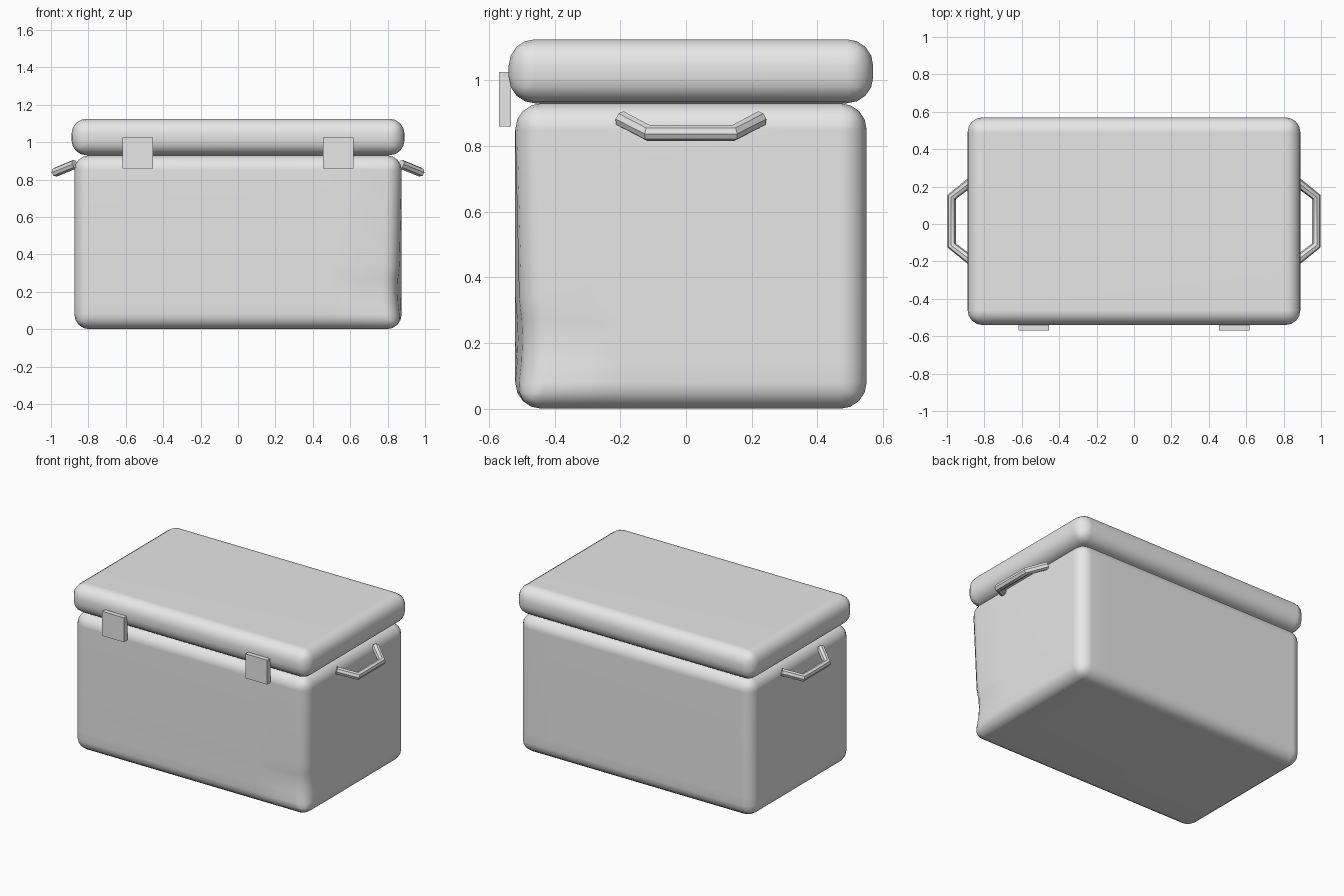
import bpy, bmesh, math
from mathutils import Vector

cube = bpy.data.objects.get("Cube")
if cube:
    bpy.data.objects.remove(cube, do_unlink=True)

grey = bpy.data.materials.new("light grey")
grey.use_nodes = True
GREY = (0.8, 0.8, 0.8, 1)
grey.diffuse_color = GREY
grey.node_tree.nodes["Principled BSDF"].inputs["Base Color"].default_value = GREY


def add_object(name, data):
    obj = bpy.data.objects.new(name, data)
    bpy.context.collection.objects.link(obj)
    data.materials.append(grey)
    return obj


def box_bmesh(low, high, radius=0):
    """Box between two corners, with optional rounded edges."""
    low, high = Vector(low), Vector(high)
    bm = bmesh.new()
    bmesh.ops.create_cube(bm, size=1)
    bmesh.ops.scale(bm, vec=high - low, verts=bm.verts)
    bmesh.ops.translate(bm, vec=(low + high) / 2, verts=bm.verts)
    if radius:
        bmesh.ops.bevel(bm, geom=bm.edges[:], offset=radius, segments=4,
                        profile=0.5, affect='EDGES', clamp_overlap=True)
    return bm


def finish(name, bm, smooth=True):
    mesh = bpy.data.meshes.new(name)
    bm.to_mesh(mesh)
    bm.free()
    for poly in mesh.polygons:
        poly.use_smooth = smooth
    obj = add_object(name, mesh)
    if smooth:
        obj.modifiers.new("even shading", 'WEIGHTED_NORMAL')
    return obj


def mirror_x(obj):
    obj.modifiers.new("other side", 'MIRROR').use_mirror_merge = False


# Body: rounded box with a dented lower front corner
bm = box_bmesh((-0.875, -0.52, 0), (0.875, 0.55, 0.93), 0.08)
cuts = [(2, z) for z in (0.14, 0.21, 0.27, 0.34)]
cuts += [(0, x) for x in (0.5, 0.65)] + [(1, y) for y in (-0.3, -0.2)]
for axis, place in cuts:
    normal = Vector((0, 0, 0))
    normal[axis] = 1
    bmesh.ops.bisect_plane(bm, geom=bm.verts[:] + bm.edges[:] + bm.faces[:],
                           plane_co=normal * place, plane_no=normal)
dent = Vector((0.875, -0.52, 0.21))
for v in bm.verts:
    away = v.co - dent
    reach = Vector((away.x / 0.28, away.y / 0.28, away.z / 0.2)).length
    if reach < 1:
        v.co += Vector((-0.024, 0.024, 0)) * (1 - reach ** 2)
finish("body", bm)

# Lid: overhanging rounded slab
finish("lid", box_bmesh((-0.89, -0.54, 0.93), (0.89, 0.57, 1.125), 0.08))

# Latches
mirror_x(finish("latches", box_bmesh((0.455, -0.57, 0.86), (0.617, -0.533, 1.025)),
                smooth=False))

# Side handles: bent round bar
curve = bpy.data.curves.new("handle path", 'CURVE')
curve.dimensions = '3D'
curve.bevel_depth = 0.025
curve.bevel_resolution = 2
curve.use_fill_caps = True
spline = curve.splines.new('POLY')
spline.points.add(3)
MID = 0.015
path = [(0.872, -0.21, 0.882), (0.974, -0.13, 0.84),
        (0.974, 0.13, 0.84), (0.872, 0.21, 0.882)]
for point, (x, y, z) in zip(spline.points, path):
    point.co = (x, MID + y, z, 1)
helper = bpy.data.objects.new("handle helper", curve)
bpy.context.collection.objects.link(helper)
bpy.context.view_layer.update()
evaluated = helper.evaluated_get(bpy.context.evaluated_depsgraph_get())
mesh = bpy.data.meshes.new_from_object(evaluated)
bpy.data.objects.remove(helper, do_unlink=True)
mesh.materials.clear()
handles = add_object("side_handles", mesh)
bpy.context.view_layer.objects.active = handles
handles.select_set(True)
bpy.ops.object.shade_smooth_by_angle(angle=math.radians(40))
handles.select_set(False)
mirror_x(handles)
